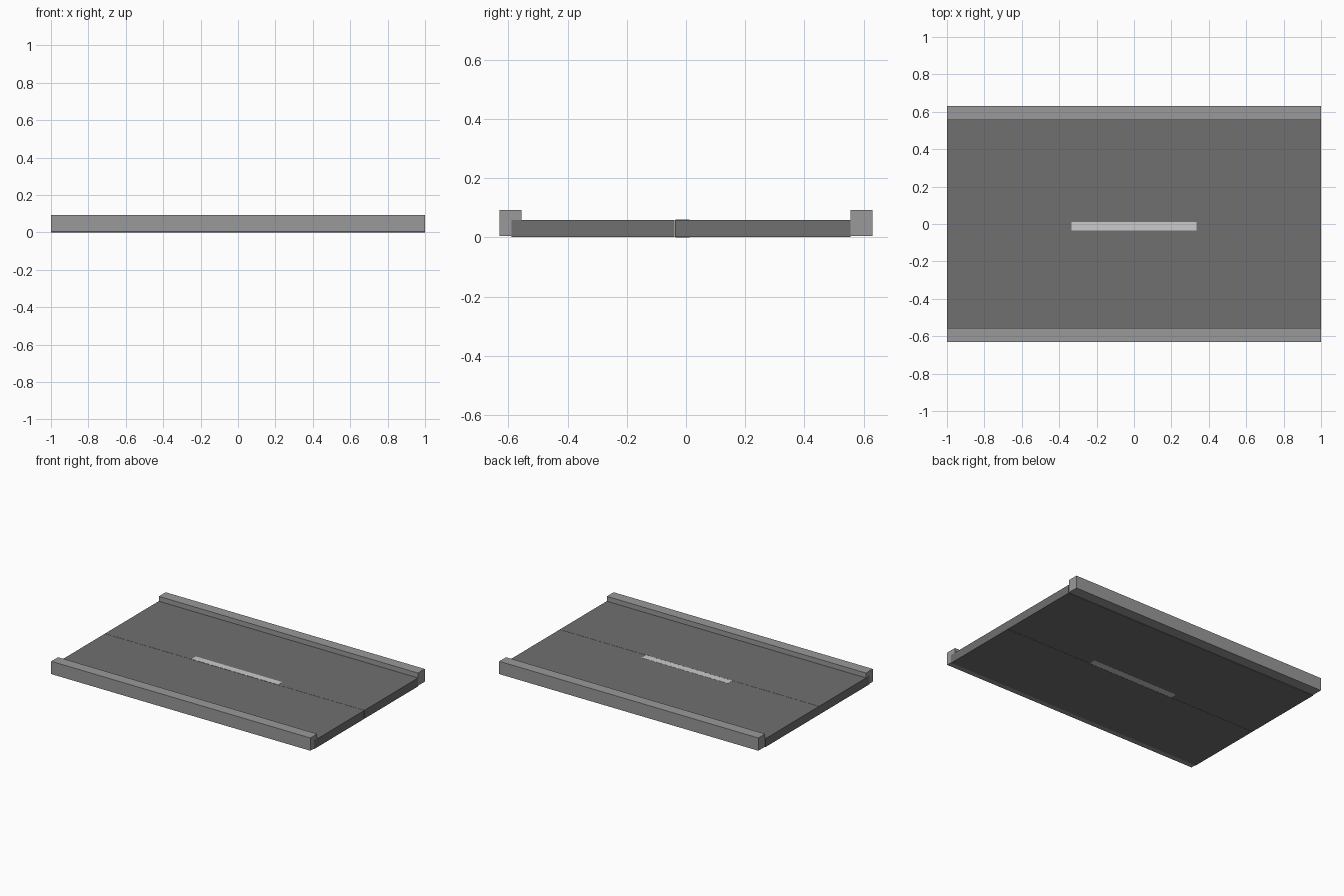
import bpy

if "Cube" in bpy.data.objects:
    bpy.data.objects.remove(bpy.data.objects["Cube"])


def grey(name, v):
    m = bpy.data.materials.new(name)
    m.diffuse_color = (v, v, v, 1)
    m.use_nodes = True
    m.node_tree.nodes["Principled BSDF"].inputs["Base Color"].default_value = m.diffuse_color
    return m


def box(name, lo, hi, mat):
    size = [b - a for a, b in zip(lo, hi)]
    mid = [(a + b) / 2 for a, b in zip(lo, hi)]
    bpy.ops.mesh.primitive_cube_add(size=1, location=mid)
    ob = bpy.context.object
    ob.name = name
    ob.scale = size
    bpy.ops.object.transform_apply(location=False, rotation=False, scale=True)
    ob.data.materials.append(mat)
    return ob


asphalt = grey("asphalt", 0.16)
concrete = grey("concrete", 0.32)
paint = grey("paint", 0.6)

# Two road lanes meeting at a fine joint
box("road_lane_front", (-1, -0.59, 0.0005), (1, -0.038, 0.059), asphalt)
box("road_lane_back", (-1, -0.0365, 0.0005), (1, 0.555, 0.059), asphalt)

# Raised kerbs along both sides, just short of the road ends
for name, y0, y1 in (("kerb_front", -0.63, -0.555), ("kerb_back", 0.555, 0.63)):
    box(name, (-0.999, y0, 0.004), (0.999, y1, 0.093), concrete)

# Centre dash set through the road, seen from above and below
box("lane_marking", (-0.333, -0.036, 0), (0.333, 0.012, 0.0598), paint)
